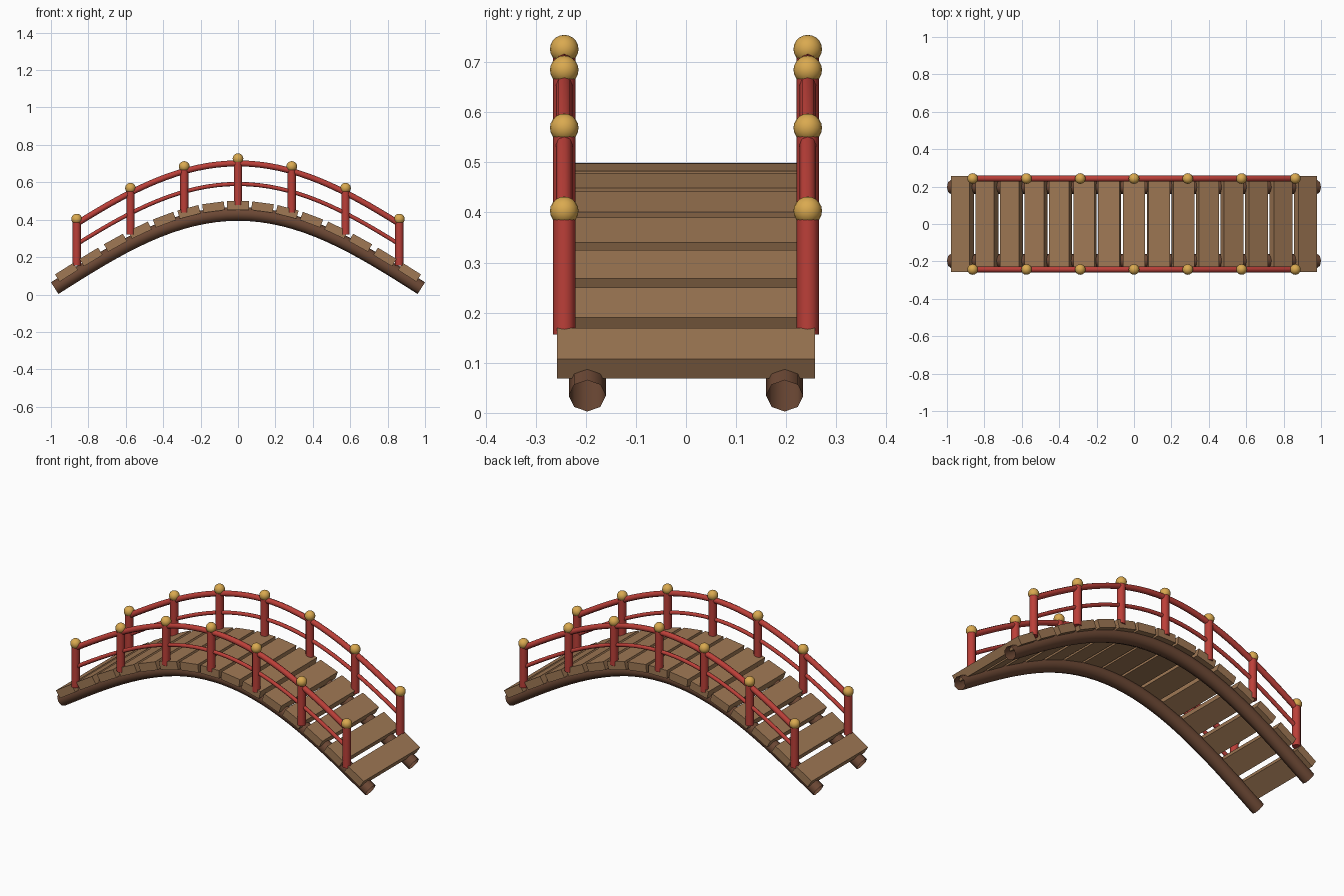
import bpy
from math import cos, sin, pi, atan

if "Cube" in bpy.data.objects:
    bpy.data.objects.remove(bpy.data.objects["Cube"])

HALF, RISE, BASE = 0.98, 0.397, 0.034
PLANK_STEP, POST_STEP = 0.131, 0.2875


def arch(x):
    return BASE + RISE * cos(pi * x / (2 * HALF))


def slope(x):
    return atan(-RISE * pi / (2 * HALF) * sin(pi * x / (2 * HALF)))


def material(name, rgb):
    m = bpy.data.materials.new(name)
    m.use_nodes = True
    m.diffuse_color = (*rgb, 1)
    m.node_tree.nodes["Principled BSDF"].inputs["Base Color"].default_value = (*rgb, 1)
    return m


plank_wood = material("plank wood", (0.35, 0.19, 0.09))
beam_wood = material("dark beam wood", (0.15, 0.065, 0.035))
red_paint = material("red paint", (0.50, 0.05, 0.04))
gold = material("gold", (0.70, 0.40, 0.08))


def finish(name, mat, smooth=True):
    ob = bpy.context.object
    ob.name = name
    ob.data.materials.append(mat)
    if smooth:
        bpy.ops.object.shade_smooth_by_angle(angle=pi / 3)
    return ob


def arched_tube(name, y, lift, half, radius, mat):
    """Open-ended round bar that follows the arch."""
    curve = bpy.data.curves.new(name, "CURVE")
    curve.dimensions = "3D"
    curve.bevel_depth = radius
    curve.bevel_resolution = 2
    steps = 32
    line = curve.splines.new("POLY")
    line.points.add(steps)
    for i, p in enumerate(line.points):
        x = half * (2 * i / steps - 1)
        p.co = (x, y, arch(x) + lift, 1)
    ob = bpy.data.objects.new(name, curve)
    bpy.context.collection.objects.link(ob)
    bpy.ops.object.select_all(action="DESELECT")
    ob.select_set(True)
    bpy.context.view_layer.objects.active = ob
    bpy.ops.object.convert(target="MESH")
    finish(name, mat)


# Deck planks, each tilted along the arch
for i in range(-7, 8):
    x = i * PLANK_STEP
    bpy.ops.mesh.primitive_cube_add(size=1, location=(x, 0, arch(x) + 0.045),
                                    rotation=(0, -slope(x), 0))
    bpy.context.object.scale = (0.116, 0.514, 0.046)
    finish(f"plank_{i + 8}", plank_wood, smooth=False)

# Beams, rails, posts and finials on both sides
for side, s in (("left", 1), ("right", -1)):
    y = 0.243 * s
    arched_tube(f"beam_{side}", 0.197 * s, 0, HALF, 0.037, beam_wood)
    arched_tube(f"top_rail_{side}", y, 0.27, 3 * POST_STEP, 0.016, red_paint)
    arched_tube(f"middle_rail_{side}", y, 0.16, 3 * POST_STEP, 0.011, red_paint)
    for i in range(-3, 4):
        x = i * POST_STEP
        foot, top = arch(x) + 0.048, arch(x) + 0.28
        bpy.ops.mesh.primitive_cylinder_add(vertices=12, radius=0.022, depth=top - foot,
                                            location=(x, y, (foot + top) / 2))
        finish(f"post_{side}_{i + 4}", red_paint)
        bpy.ops.mesh.primitive_uv_sphere_add(segments=16, ring_count=10, radius=0.0285,
                                             location=(x, y, arch(x) + 0.295))
        finish(f"finial_{side}_{i + 4}", gold)
